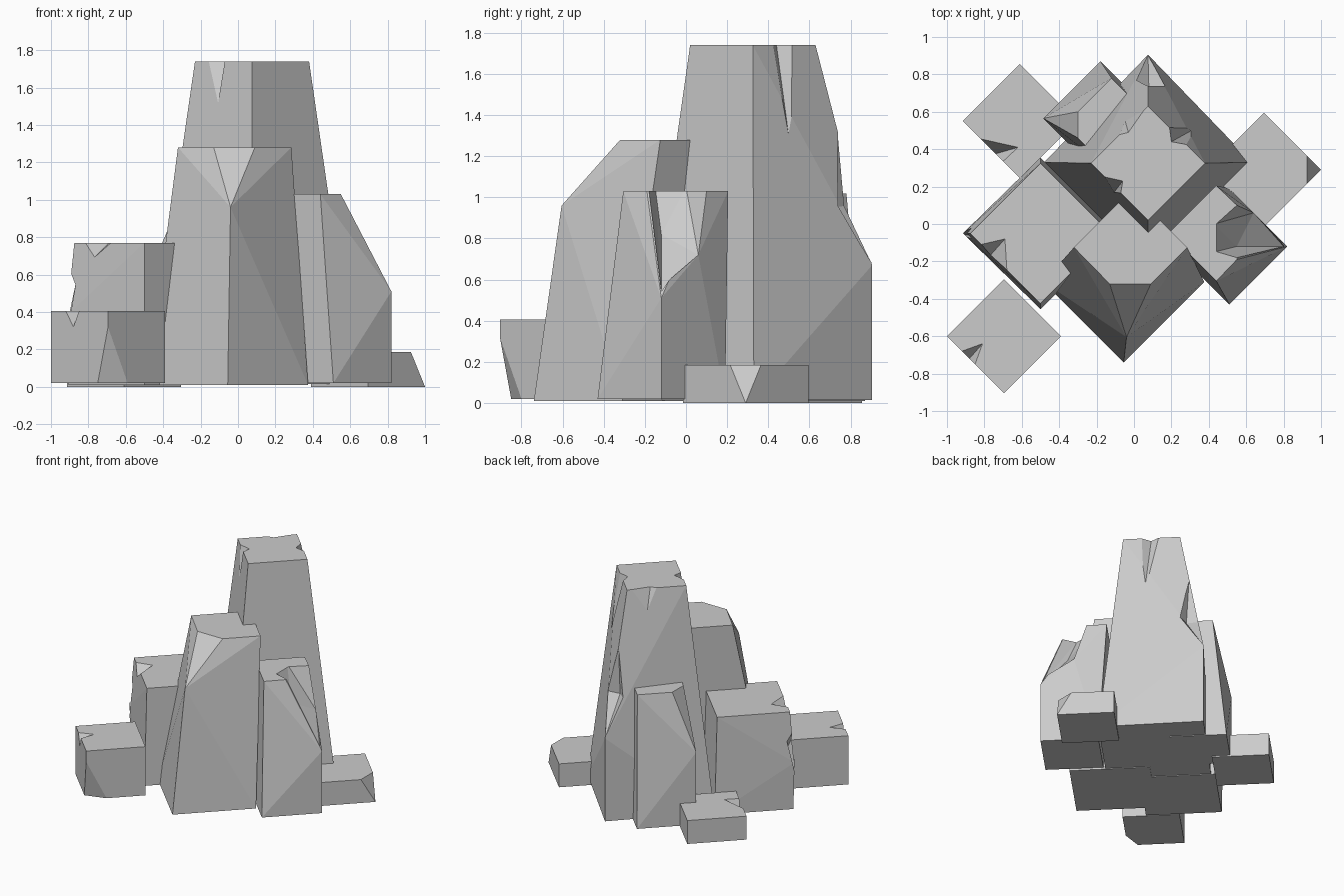
import bpy, bmesh
from mathutils import Vector


def hull(name, points):
    """Faceted convex solid around a few points."""
    bm = bmesh.new()
    for p in points:
        bm.verts.new(p)
    res = bmesh.ops.convex_hull(bm, input=bm.verts)
    junk = {v for v in res["geom_interior"] + res["geom_unused"]
            if isinstance(v, bmesh.types.BMVert)}
    bmesh.ops.delete(bm, geom=list(junk), context='VERTS')
    bmesh.ops.dissolve_limit(bm, angle_limit=0.01, verts=bm.verts, edges=bm.edges)
    bmesh.ops.recalc_face_normals(bm, faces=bm.faces)
    mesh = bpy.data.meshes.new(name)
    bm.to_mesh(mesh)
    bm.free()
    obj = bpy.data.objects.new(name, mesh)
    bpy.context.collection.objects.link(obj)
    return obj


def block(name, base, top, z0, z1, drop=None, extra=()):
    """Tapered diamond block; corners run right, back, left, front (0-3 base, 4-7 top).
    One corner may be dropped and replaced by chip points."""
    pts = []
    for (cx, cy, h), z in ((base, z0), (top, z1)):
        pts += [(cx + h, cy, z), (cx, cy + h, z), (cx - h, cy, z), (cx, cy - h, z)]
    if drop is not None:
        pts.pop(drop)
    return hull(name, pts + list(extra))


def carve(obj, points):
    """Cut a convex chunk out of a rock."""
    cutter = hull("cutter", points)
    cutter.hide_render = True
    mod = obj.modifiers.new("chip", 'BOOLEAN')
    mod.operation = 'DIFFERENCE'
    mod.solver = 'EXACT'
    mod.object = cutter
    bpy.context.view_layer.objects.active = obj
    bpy.ops.object.modifier_apply(modifier=mod.name)
    bpy.data.objects.remove(cutter)


def notch(obj, a, b, inner, apex):
    """V-shaped notch: a, b on the rim, inner on the top, apex down the side."""
    a, b, inner, apex = map(Vector, (a, b, inner, apex))
    m = (inner + apex) / 2
    carve(obj, [inner + 0.3 * (inner - apex), apex + 0.3 * (apex - inner),
                m + 2 * (a - m), m + 2 * (b - m)])


# Tall central pillar with bulging back corner
tall = block("tall_pillar", (0.075, 0.33, 0.555), (0.075, 0.325, 0.305), 0.015, 1.74,
             extra=[(0.075, 0.905, 0.015), (0.075, 0.905, 0.67)])
notch(tall, (-0.15, 0.25, 1.74), (-0.07, 0.17, 1.74), (-0.06, 0.23, 1.74), (-0.11, 0.165, 1.5))
notch(tall, (0.28, 0.425, 1.74), (0.19, 0.515, 1.74), (0.2, 0.44, 1.74), (0.29, 0.49, 1.37))
notch(tall, (-0.07, 0.48, 1.74), (0.04, 0.59, 1.74), (-0.03, 0.49, 1.74), (-0.05, 0.56, 1.55))
carve(tall, [(0.075, 0.735, 1.32), (0.075, 0.9, 0.68), (0.0, 0.78, 0.96),
             (0.17, 0.74, 0.96), (0.08, 0.71, 0.95), (0.075, 1.05, 1.0)])

# Front pillar with its top front corner broken off
block("front_pillar", (-0.055, -0.31, 0.43), (-0.018, -0.125, 0.303), 0.01, 1.28, drop=7,
      extra=[(-0.13, -0.32, 1.28), (0.09, -0.32, 1.28), (-0.04, -0.605, 0.96)])

# Right pillar with broken right corner
right = block("right_pillar", (0.51, -0.12, 0.31), (0.44, -0.05, 0.255), 0.02, 1.03, drop=4,
              extra=[(0.55, 0.10, 1.03), (0.55, -0.19, 1.03), (0.82, -0.12, 0.51),
                     (0.64, 0.06, 0.72)])
carve(right, [(0.43, 0.0, 1.05), (0.43, -0.15, 1.05), (0.55, -0.12, 0.82), (0.80, -0.12, 0.53),
              (0.64, 0.06, 0.72), (0.55, 0.10, 1.03), (0.55, -0.18, 1.03), (0.9, -0.08, 1.1)])

# Back left pillar with broken left corner
block("back_pillar", (-0.18, 0.565, 0.305), (-0.12, 0.53, 0.25), 0.01, 1.02, drop=6,
      extra=[(-0.30, 0.60, 1.02), (-0.30, 0.46, 1.02), (-0.485, 0.565, 0.58)])

# Left block
left = block("left_block", (-0.5, -0.05, 0.405), (-0.5, -0.05, 0.375), 0.01, 0.77,
             extra=[(-0.915, -0.05, 0.38)])
notch(left, (-0.82, -0.11, 0.77), (-0.68, -0.24, 0.77), (-0.69, -0.08, 0.77), (-0.77, -0.17, 0.69))
notch(left, (-0.89, -0.08, 0.5), (-0.89, -0.02, 0.5), (-0.85, -0.06, 0.42), (-0.90, -0.06, 0.3))

# Low front left block with its lower front corner broken off
low_left = block("front_low_block", (-0.695, -0.6, 0.305), (-0.695, -0.6, 0.305), 0.02, 0.405,
                 drop=3, extra=[(-0.75, -0.85, 0.02), (-0.59, -0.80, 0.02),
                                (-0.695, -0.905, 0.32)])
notch(low_left, (-0.92, -0.68, 0.405), (-0.85, -0.75, 0.405), (-0.81, -0.64, 0.405),
      (-0.88, -0.72, 0.32))

# Low slabs at the back left and back right
back_low = block("back_low_slab", (-0.61, 0.55, 0.305), (-0.61, 0.55, 0.305), 0.0, 0.185)
notch(back_low, (-0.82, 0.455, 0.185), (-0.70, 0.335, 0.185), (-0.62, 0.41, 0.185),
      (-0.74, 0.375, 0.03))
block("right_low_slab", (0.695, 0.29, 0.305), (0.695, 0.29, 0.305), 0.0, 0.185, drop=4,
      extra=[(0.925, 0.215, 0.185), (0.925, 0.365, 0.185)])
